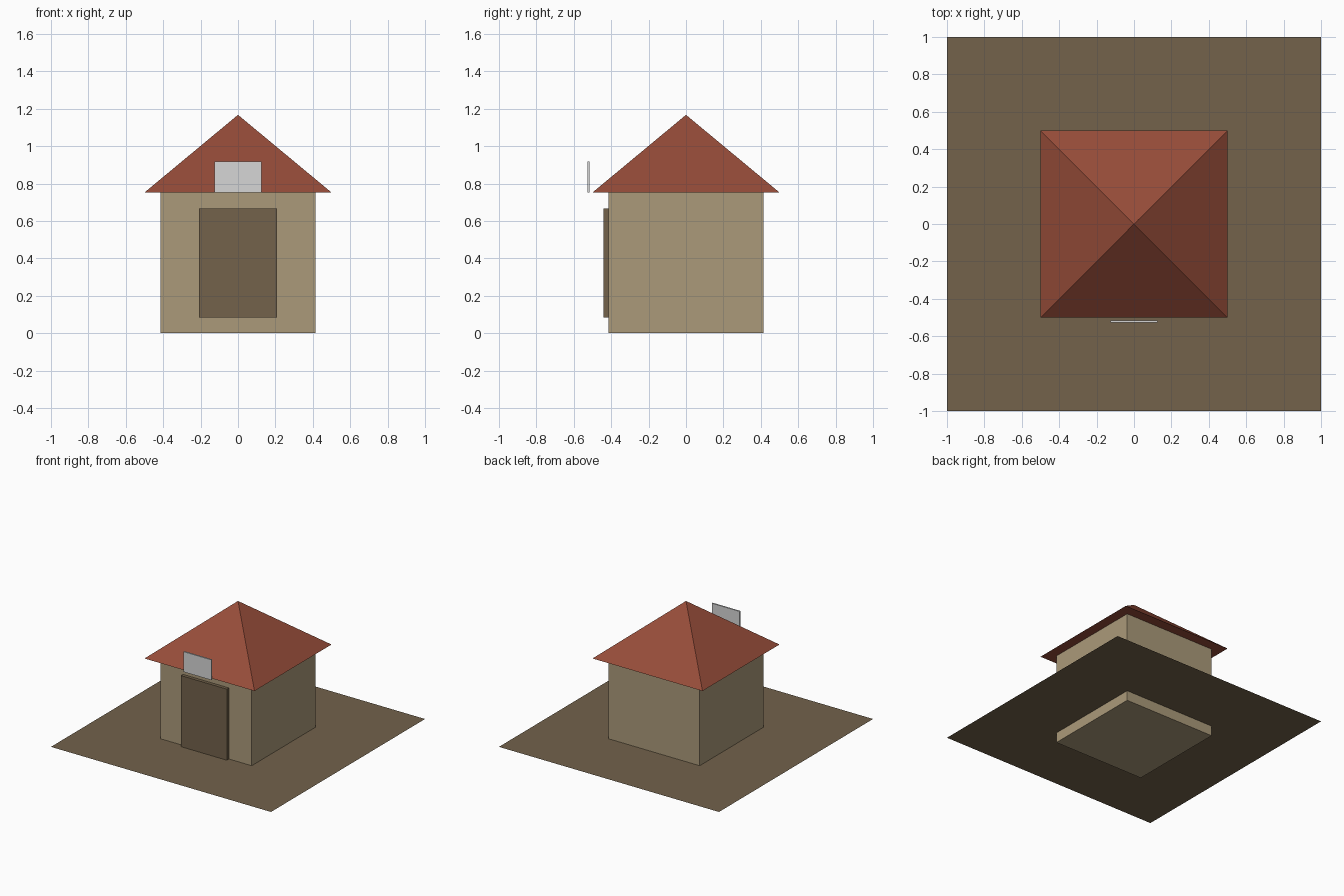
import bpy
import math

cube = bpy.data.objects.get("Cube")
if cube:
    bpy.data.objects.remove(cube, do_unlink=True)


def material(name, rgb):
    """Flat colour given in 0-255 sRGB, stored as linear."""
    linear = [((c / 255 + 0.055) / 1.055) ** 2.4 for c in rgb] + [1]
    mat = bpy.data.materials.new(name)
    mat.use_nodes = True
    mat.diffuse_color = linear
    mat.node_tree.nodes["Principled BSDF"].inputs["Base Color"].default_value = linear
    return mat


brown = material("earth brown", (115, 98, 75))
tan = material("wall tan", (171, 154, 122))
red = material("roof red", (150, 76, 57))
grey = material("sign grey", (214, 214, 214))


def finish(name, mat):
    obj = bpy.context.object
    obj.name = name
    obj.data.materials.append(mat)
    bpy.ops.object.transform_apply(location=False, rotation=True, scale=True)
    return obj


def box(name, mat, half_x, y_range, z_range):
    (y0, y1), (z0, z1) = y_range, z_range
    bpy.ops.mesh.primitive_cube_add(size=1, location=(0, (y0 + y1) / 2, (z0 + z1) / 2))
    bpy.context.object.scale = (2 * half_x, y1 - y0, z1 - z0)
    return finish(name, mat)


GROUND, EAVES, PEAK = 0.083, 0.752, 1.167
WALL, ROOF = 0.415, 0.5

# Thin sheet of ground, with the house set partly below it
bpy.ops.mesh.primitive_plane_add(size=2, location=(0, 0, GROUND))
finish("ground", brown)

# House body
box("walls", tan, WALL, (-WALL, WALL), (0, EAVES))

# Pyramid roof
bpy.ops.mesh.primitive_cone_add(vertices=4, radius1=ROOF * math.sqrt(2), radius2=0,
                                depth=PEAK - EAVES, location=(0, 0, (PEAK + EAVES) / 2),
                                rotation=(0, 0, math.pi / 4))
finish("roof", red)

# Door slab and the sign hanging in front of the eaves
box("door", brown, 0.208, (-0.442, -WALL), (GROUND, 0.667))
box("sign", grey, 0.126, (-0.527, -0.515), (EAVES, 0.918))
